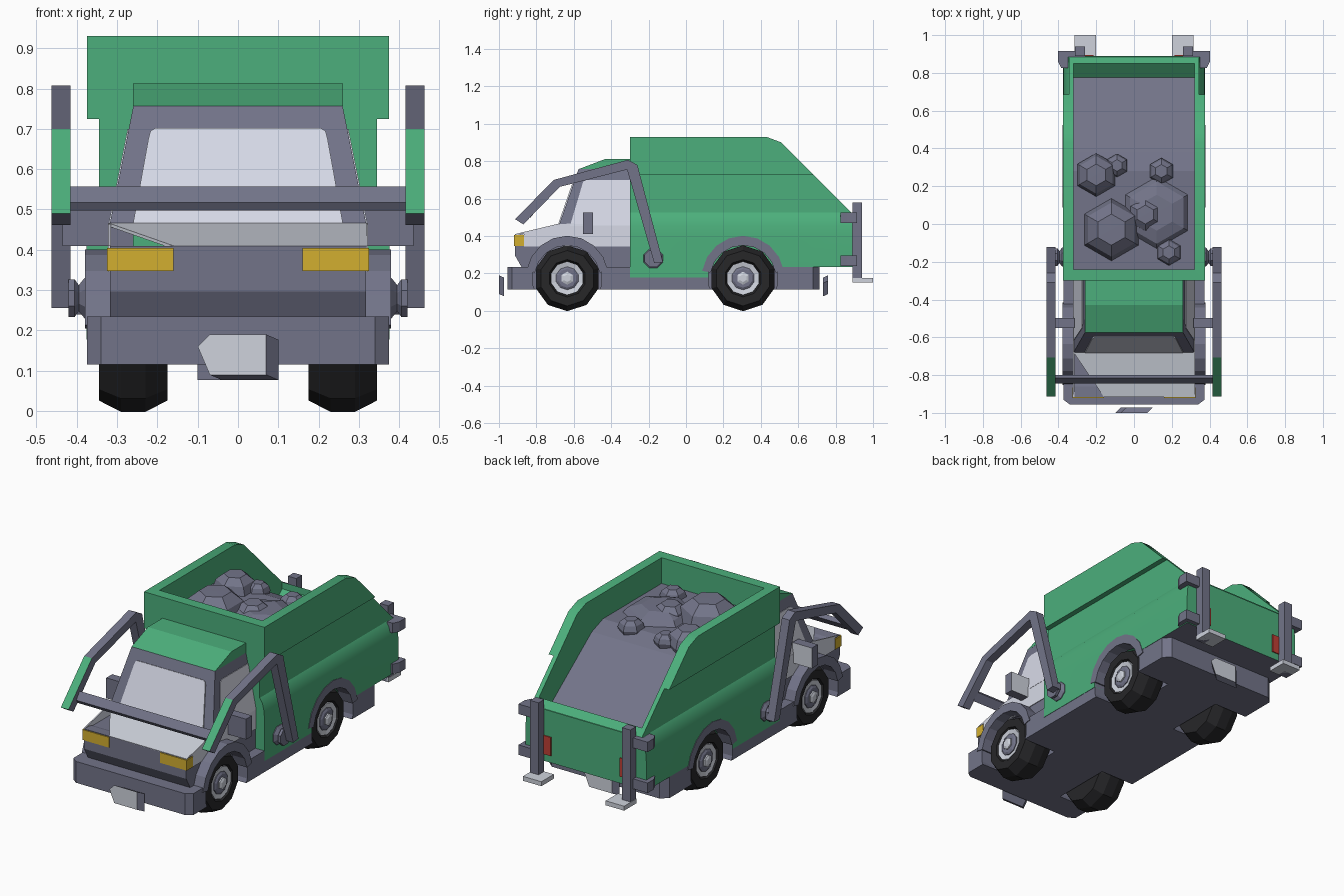
import bpy, bmesh, math
from mathutils import Vector

if "Cube" in bpy.data.objects:
    bpy.data.objects.remove(bpy.data.objects["Cube"], do_unlink=True)


def material(name, r, g, b):
    m = bpy.data.materials.new(name)
    m.use_nodes = True
    m.diffuse_color = (r, g, b, 1)
    m.node_tree.nodes["Principled BSDF"].inputs["Base Color"].default_value = (r, g, b, 1)
    return m


GREEN = material("body green", .072, .43, .2)
GREY = material("slate grey", .17, .175, .25)
LIGHT = material("light grey", .62, .65, .72)
GLASS = material("pale glass", .68, .7, .8)
YELLOW = material("lamp yellow", .65, .43, .03)
RED = material("lamp red", .52, .05, .035)
BLACK = material("tyre black", .02, .02, .022)


def finish(name, bm, *mats):
    bmesh.ops.recalc_face_normals(bm, faces=bm.faces)
    me = bpy.data.meshes.new(name)
    bm.to_mesh(me)
    bm.free()
    for m in mats:
        me.materials.append(m)
    ob = bpy.data.objects.new(name, me)
    bpy.context.collection.objects.link(ob)
    return ob


def slab(name, pts, depth, *mats):
    """Polygon in space pushed along a depth vector."""
    bm = bmesh.new()
    face = bm.faces.new([bm.verts.new(p) for p in pts])
    ext = bmesh.ops.extrude_face_region(bm, geom=[face])["geom"]
    verts = [v for v in ext if isinstance(v, bmesh.types.BMVert)]
    bmesh.ops.translate(bm, verts=verts, vec=Vector(depth))
    return finish(name, bm, *mats)


def prism(name, axis, pts, a, b, *mats):
    """2D polygon extruded from a to b along the x, y or z axis."""
    i = "xyz".index(axis)
    def put(p):
        v = list(p)
        v.insert(i, a)
        return v
    depth = [0, 0, 0]
    depth[i] = b - a
    return slab(name, [put(p) for p in pts], depth, *mats)


def box(name, x0, x1, y0, y1, z0, z1, *mats):
    return prism(name, "z", [(x0, y0), (x1, y0), (x1, y1), (x0, y1)], z0, z1, *mats)


def lathe(name, profile, n, side, y, z, mat):
    """Profile of (x, radius) turned around a sideways axle."""
    bm = bmesh.new()
    rings = []
    for x, r in profile:
        ring = []
        for k in range(n):
            a = math.tau * (k + .5) / n
            ring.append(bm.verts.new((side * x, y + r * math.cos(a), z + r * math.sin(a))))
        rings.append(ring)
    for p, q in zip(rings, rings[1:]):
        for k in range(n):
            j = (k + 1) % n
            bm.faces.new((p[k], p[j], q[j], q[k]))
    bm.faces.new(rings[0])
    bm.faces.new(rings[-1])
    return finish(name, bm, mat)


def cut(ob, cutter):
    mod = ob.modifiers.new("cut", "BOOLEAN")
    mod.operation, mod.solver, mod.object = "DIFFERENCE", "EXACT", cutter
    dg = bpy.context.evaluated_depsgraph_get()
    me = bpy.data.meshes.new_from_object(ob.evaluated_get(dg))
    ob.modifiers.clear()
    ob.data = me
    bpy.data.objects.remove(cutter, do_unlink=True)


def mirrored(half):
    return half + [(-x, v) for x, v in reversed(half)]


FRONT, REAR, AXLE = -.635, .305, .174

# Chassis and cargo body
chassis = prism("chassis", "z", mirrored([(.34, -.955), (.374, -.93), (.374, .68), (.335, .715)]),
                .115, .235, GREY)
body = prism("cargo_body", "y", mirrored([(.376, .178), (.376, .4), (.372, .455), (.362, .5), (.345, .525),
             (.345, .725), (.375, .725), (.375, .93)]), -.3, .89, GREEN)
cut(body, prism("slope", "x", [(.43, .93), (.51, .9), (.885, .525), (1.1, .525), (1.1, 1.1), (.43, 1.1)], -.6, .6))
cut(body, prism("cavity", "x", [(-.24, 1.1), (-.24, .4), (.7, .4), (.85, .522), (.85, 1.1)], -.32, .32))
cut(body, box("tail_underside", -.6, .6, .45, 1.1, .1, .235))
cab = prism("cab_lower", "x", [(-.88, .235), (-.915, .297), (-.915, .409), (-.86, .406), (-.84, .4), (-.68, .4),
            (-.68, .455), (-.3, .455), (-.3, .18), (-.4, .18), (-.4, .235)], -.318, .318, GREY)

# Wheel wells
for y, parts in ((FRONT, (chassis, cab)), (REAR, (chassis, body))):
    for s in (-1, 1):
        for part in parts:
            cut(part, lathe("well", [(.165, .187), (.6, .187)], 16, s, y, AXLE, BLACK))

# Grey underside of the tail, smooth shoulders
body.data.materials.clear()
for m in (GREEN, GREY):
    body.data.materials.append(m)
for f in body.data.polygons:
    f.material_index = int(f.normal.z < -.9 and f.center.z < .3)
bpy.ops.object.select_all(action="DESELECT")
body.select_set(True)
bpy.context.view_layer.objects.active = body
bpy.ops.object.shade_smooth_by_angle(angle=math.radians(25))

# Load with flat-topped rocks
TOP = .785
prism("load", "x", [(-.25, .41), (-.25, TOP), (.28, TOP), (.38, .75), (.775, .46), (.7, .41)], -.325, .325, GREY)
for i, (x, y, r) in enumerate([(-.12, -.03, .165), (-.2, .26, .115), (-.09, .31, .062), (.145, .28, .07),
                               (.06, .05, .1), (.185, -.15, .07), (.12, .06, .19)]):
    bm = bmesh.new()
    bmesh.ops.create_uvsphere(bm, u_segments=6, v_segments=6, radius=r)
    flat = .3 if i == 6 else .8
    for v in bm.verts:
        v.co = Vector((x + v.co.x, y + v.co.y, TOP + min(v.co.z, .87 * r) * flat))
    finish(f"rock_{i + 1}", bm, GREY)


# Upper cab: tapered sides, sloped windscreen
def cab_x(z):
    return .32 - (z - .455) * .2


def cab_y(z):
    return -.68 + (z - .455) * .348


bm = bmesh.new()
low, top = [[bm.verts.new(p) for p in ((-cab_x(z), cab_y(z), z), (cab_x(z), cab_y(z), z),
             (cab_x(z), -.295, z), (-cab_x(z), -.295, z))] for z in (.455, .757)]
bm.faces.new(low)
bm.faces.new(top)
for k in range(4):
    j = (k + 1) % 4
    bm.faces.new((low[k], low[j], top[j], top[k]))
finish("cab_upper", bm, GREY)
prism("cab_roof", "x", [(-.575, .757), (-.43, .812), (-.29, .812), (-.29, .757)], -.26, .26, GREEN)
slab("windscreen", [(x, cab_y(z), z) for x, z in mirrored([(.26, .465), (.222, .675), (.217, .693), (.205, .7)])],
     (0, -.006, .002), GLASS)

# Hood with one broken corner, and the panel showing behind it
slab("hood", [(-.32, -.68, .466), (.32, -.68, .466), (.32, -.915, .41), (-.16, -.915, .41)], (0, 0, -.008), LIGHT)
box("bulkhead_panel", -.26, -.1, -.688, -.68, .402, .455, GREEN)

for s, side in ((-1, "right"), (1, "left")):
    # Cab sides
    slab(f"{side}_window", [(s * cab_x(z), y, z) for y, z in
         ((-.62, .455), (-.55, .69), (-.53, .7), (-.3, .7), (-.3, .455))], (s * .003, 0, 0), GLASS)
    prism(f"{side}_door_panel", "x", [(-.865, .345), (-.3, .345), (-.3, .456), (-.62, .466), (-.68, .464),
          (-.915, .41), (-.865, .41)], s * .315, s * .322, GLASS)
    box(f"{side}_headlight", s * .16, s * .325, -.92, -.865, .347, .405, YELLOW)
    mirror = box(f"{side}_mirror", s * .315, s * .435, -.55, -.497, .41, .525, GREY, LIGHT)
    for f in mirror.data.polygons:
        f.material_index = int(f.normal.y > .9)

    # Wheels and arches
    for y, end in ((FRONT, "front"), (REAR, "rear")):
        arc = [math.radians(a) for a in range(10, 171, 20)]
        ring = [(y + .222 * math.cos(a), AXLE + .227 * math.sin(a)) for a in arc]
        ring += [(y + .176 * math.cos(a), AXLE + .176 * math.sin(a)) for a in reversed(arc)]
        prism(f"{end}_{side}_arch", "x", ring, s * .3, s * .379, GREY)
        wheel = f"{end}_{side}"
        lathe(wheel + "_tyre", [(.175, .09), (.175, .148), (.23, .176), (.29, .176), (.345, .148),
              (.345, .1), (.325, .09)], 10, s, y, AXLE, BLACK)
        lathe(wheel + "_rim", [(.3, .09), (.34, .09), (.333, .06)], 10, s, y, AXLE, LIGHT)
        lathe(wheel + "_hub", [(.32, .062), (.338, .062), (.345, .05)], 10, s, y, AXLE, GREY)
        lathe(wheel + "_cap", [(.34, .035), (.352, .035), (.358, .02)], 6, s, y, AXLE, LIGHT)

    # Lifting arm, green on the upper face of its tip
    arm = prism(f"{side}_lift_arm", "x", [(-.914, .49), (-.706, .7), (-.31, .807), (-.26, .78), (-.123, .26),
                (-.17, .255), (-.315, .755), (-.674, .663), (-.87, .462)], s * .415, s * .463, GREY, GREEN)
    for f in arm.data.polygons:
        f.material_index = int(f.normal.y < -.6 and f.normal.z > .6)
    lathe(f"{side}_arm_pivot", [(.34, .06), (.38, .055), (.395, .035), (.405, .05), (.42, .05)],
          8, s, -.175, .28, GREY)

    # Rear fork posts, brackets and lamps
    box(f"{side}_rear_post", s * .26, s * .312, .89, .94, .15, .58, GREY)
    box(f"{side}_rear_foot", s * .2, s * .315, .89, 1, .15, .175, LIGHT)
    for z, level in ((.24, "lower"), (.47, "upper")):
        prism(f"{side}_{level}_bracket", "z", [(s * x, y) for x, y in ((.26, .885), (.35, .885), (.35, .825),
              (.385, .825), (.402, .86), (.402, .915), (.26, .915))], z, z + .056, GREY)
    box(f"{side}_tail_lamp", s * .215, s * .3, .885, .896, .275, .38, RED)

# Cross bar between the arms
prism("lift_cross_bar", "x", [(-.832, .497), (-.845, .517), (-.815, .557), (-.8, .537)], -.42, .42, GREY)

# Skewed front and rear plates
for name, y, t in (("front_plate", -1, 1), ("rear_plate", .76, -1)):
    plate = slab(name, [(t * x, y, z) for x, z in ((-.1, .16), (-.07, .19), (.07, .19), (.07, .09), (-.07, .09))],
                 (t * .03, t * .028, -.013), GREY, LIGHT)
    for f in plate.data.polygons:
        f.material_index = int(f.normal.y * t < -.9)
